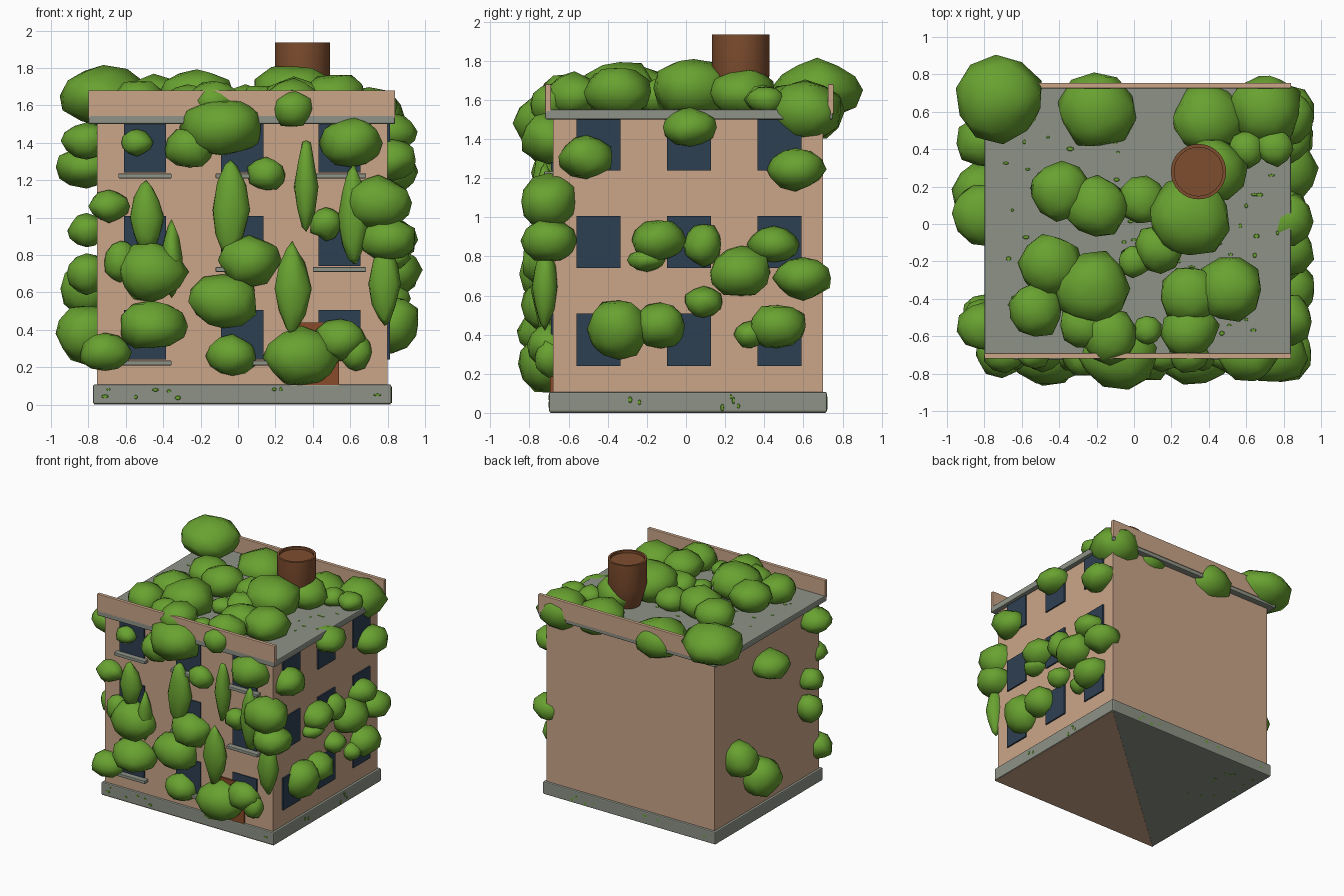
import bpy, bmesh, math, random
from mathutils import Matrix, Vector

random.seed(4)
cube = bpy.data.objects.get("Cube")
if cube:
    bpy.data.objects.remove(cube, do_unlink=True)


def material(name, rgb):
    mat = bpy.data.materials.new(name)
    mat.use_nodes = True
    color = (*rgb, 1.0)
    mat.diffuse_color = color
    shader = next(n for n in mat.node_tree.nodes if n.type == 'BSDF_PRINCIPLED')
    shader.inputs["Base Color"].default_value = color
    shader.inputs["Roughness"].default_value = 0.9
    return mat


WALL = material("tan plaster", (0.60, 0.38, 0.25))
STONE = material("grey stone", (0.27, 0.29, 0.24))
LEAF = material("leaf green", (0.14, 0.36, 0.03))
GLASS = material("navy glass", (0.027, 0.05, 0.085))
CLAY = material("brown clay", (0.21, 0.075, 0.028))
DOOR = material("door brown", (0.25, 0.07, 0.022))


def finish(name, bm, mat, smooth=False):
    mesh = bpy.data.meshes.new(name)
    bmesh.ops.recalc_face_normals(bm, faces=bm.faces)
    for face in bm.faces:
        face.smooth = smooth
    bm.to_mesh(mesh)
    bm.free()
    mesh.materials.append(mat)
    obj = bpy.data.objects.new(name, mesh)
    bpy.context.collection.objects.link(obj)
    return obj


def box(name, low, high, mat, bevel=0):
    bm = bmesh.new()
    low, high = Vector(low), Vector(high)
    bmesh.ops.create_cube(bm, size=1, matrix=Matrix.Translation((low + high) / 2)
                          @ Matrix.Diagonal((*(high - low), 1)))
    obj = finish(name, bm, mat)
    if bevel:
        mod = obj.modifiers.new("soft_edges", 'BEVEL')
        mod.width = bevel
        mod.segments = 2
    return obj


def bush(name, center, radii, vine=False):
    """Lumpy leaf clump; vines are pinched at both ends."""
    bm = bmesh.new()
    bmesh.ops.create_icosphere(bm, subdivisions=2, radius=1)
    spin = Matrix.Rotation(random.uniform(0, math.tau), 3, 'Z')
    for v in bm.verts:
        p = (spin @ v.co) * random.uniform(0.9, 1.08)
        if vine:
            pinch = 1 - 0.35 * min(1, abs(p.z))
            p.x *= pinch
            p.y *= pinch
        v.co = Vector(center) + Vector(a * b for a, b in zip(p, radii))
    finish(name, bm, LEAF, smooth=True)


# Building shell
box("walls", (-0.755, -0.68, 0.05), (0.80, 0.70, 1.52), WALL)
box("base_slab", (-0.775, -0.70, 0.003), (0.82, 0.72, 0.107), STONE, 0.008)
box("roof_slab", (-0.80, -0.72, 1.50), (0.84, 0.75, 1.55), STONE, 0.008)
box("front_parapet", (-0.80, -0.72, 1.53), (0.84, -0.69, 1.68), WALL, 0.004)
box("back_parapet", (-0.80, 0.725, 1.53), (0.84, 0.755, 1.68), WALL, 0.004)

# Plaster half of the underside
bm = bmesh.new()
corners = [bm.verts.new(c) for c in
           ((-0.77, -0.695, 0), (0.815, -0.695, 0), (0.815, 0.715, 0))]
bmesh.ops.extrude_face_region(bm, geom=[bm.faces.new(corners)])
bm.verts.ensure_lookup_table()
for v in bm.verts[3:]:
    v.co.z += 0.003
finish("underside_plate", bm, WALL)

# Windows and sills
for floor in range(3):
    z = 0.24 + 0.5 * floor
    for col in range(3):
        x, y = -0.61 + 0.52 * col, -0.56 + 0.463 * col
        box(f"front_window_{floor}_{col}", (x, -0.69, z), (x + 0.225, -0.67, z + 0.267), GLASS)
        box(f"right_window_{floor}_{col}", (0.79, y, z), (0.812, y + 0.225, z + 0.267), GLASS)
        if (floor, col) != (0, 2):
            box(f"sill_{floor}_{col}", (x - 0.03, -0.725, z - 0.03),
                (x + 0.255, -0.67, z - 0.005), STONE, 0.004)
box("front_door", (0.30, -0.695, 0.10), (0.54, -0.67, 0.44), DOOR)

# Chimney pot
bm = bmesh.new()
rings = []
for r, z in ((0.09, 1.53), (0.125, 1.63), (0.148, 1.73), (0.148, 1.935), (0.13, 1.935), (0.13, 1.915)):
    ring = bmesh.ops.create_circle(bm, segments=32, radius=r,
                                   matrix=Matrix.Translation((0.345, 0.28, z)))["verts"]
    rings.append(ring)
for a, b in zip(rings, rings[1:]):
    for i in range(32):
        j = (i + 1) % 32
        bm.faces.new((a[i], a[j], b[j], b[i]))
bm.faces.new(rings[0])
bm.faces.new(rings[-1])
pot = finish("chimney_pot", bm, CLAY)
bpy.context.view_layer.objects.active = pot
pot.select_set(True)
bpy.ops.object.shade_smooth_by_angle(angle=math.radians(40))
pot.select_set(False)

# Front bushes: x, z, half width, half height
FRONT = [(-.08, 1.48, .22, .16), (-.26, 1.37, .14, .11), (-.54, 1.40, .09, .07),
         (.29, 1.58, .11, .10), (.61, 1.40, .17, .13), (.15, 1.23, .105, .09),
         (-.69, 1.06, .11, .085), (-.46, .71, .185, .16), (-.63, .77, .09, .11),
         (-.46, .42, .185, .13), (-.71, .28, .14, .10), (-.08, .55, .185, .145),
         (.06, .77, .17, .135), (-.03, .26, .135, .11), (.34, .25, .2, .16),
         (.55, .35, .14, .11), (.63, .28, .09, .1), (.47, .97, .09, .09),
         (.75, 1.08, .18, .14), (.80, .88, .165, .115)]
for i, (x, z, w, h) in enumerate(FRONT):
    bush(f"front_bush_{i}", (x, -0.70, z), (w, 0.85 * w, h))

# Hanging vines on the front
VINES = [(-.49, 1.0, .095, .2), (-.355, .78, .06, .2), (-.04, 1.04, .105, .28),
         (.365, 1.165, .065, .26), (.29, .62, .1, .25), (.62, 1.0, .09, .27),
         (.785, .645, .09, .23)]
for i, (x, z, w, h) in enumerate(VINES):
    bush(f"hanging_vine_{i}", (x, -0.72, z), (w, 0.07, h), vine=True)

# Side bushes: y, z, half width, half height
RIGHT = [(-.51, 1.31, .14, .11), (.02, 1.46, .14, .10), (.56, 1.245, .15, .11),
         (-.14, .88, .14, .11), (.09, .86, .1, .11), (-.2, .78, .1, .06),
         (.28, .72, .165, .135), (.45, .86, .13, .09), (.6, .69, .15, .11),
         (.09, .565, .1, .08), (-.34, .43, .16, .15), (-.13, .45, .135, .12),
         (.47, .44, .15, .115), (.33, .4, .08, .07)]
LEFT = [(.05, 1.27, .17, .11), (.44, .62, .14, .15), (.17, .38, .17, .16),
        (-.55, 1.41, .13, .1), (-.5, .93, .1, .09), (-.48, .7, .11, .11)]
for side, wall, spots in (("right", 0.82, RIGHT), ("left", -0.81, LEFT)):
    for i, (y, z, w, h) in enumerate(spots):
        bush(f"{side}_bush_{i}", (wall, y, z), (w, w, h))

# Roof bushes: x, y, radius; those by the back parapet sit lower
ROOF = [(-.195, .61, .21), (.39, .56, .19), (.70, .61, .2), (.6, .4, .1), (.75, .41, .1),
        (.43, .29, .17), (.3, .04, .22), (.04, .13, .13), (-.4, .18, .16), (-.2, .09, .17),
        (-.45, -.22, .17), (-.22, -.34, .2), (-.53, -.46, .15), (-.27, -.54, .13),
        (.3, -.38, .16), (.51, -.35, .18), (.3, -.57, .15), (.07, -.57, .08),
        (-.13, -.6, .15), (.13, -.13, .13), (0, -.2, .09)]
for i, (x, y, r) in enumerate(ROOF):
    z = 1.54 if y > 0.5 else 1.55 + 0.5 * r
    bush(f"roof_bush_{i}", (x, y, z), (r, r, 0.75 * r))
bush("corner_bush", (-0.72, 0.67, 1.65), (0.23, 0.23, 0.16))


# Moss specks lying on one surface
def moss(name, count, turn, spot):
    bm = bmesh.new()
    for _ in range(count):
        size = Matrix.Diagonal((random.uniform(0.008, 0.022), random.uniform(0.006, 0.014), 0.003, 1))
        bmesh.ops.create_cone(bm, cap_ends=True, segments=7, radius1=1, radius2=0.8, depth=1,
                              matrix=Matrix.Translation(spot()) @ turn @ size)
    finish(name, bm, LEAF)


rnd = random.uniform
moss("roof_moss", 60, Matrix(), lambda: (rnd(-0.75, 0.8), rnd(-0.6, 0.5), 1.551))
moss("front_moss", 9, Matrix.Rotation(math.pi / 2, 4, 'X'),
     lambda: (rnd(-0.75, 0.75), -0.701, rnd(0.02, 0.09)))
moss("right_moss", 6, Matrix.Rotation(math.pi / 2, 4, 'Y'),
     lambda: (0.821, rnd(-0.3, 0.5), rnd(0.02, 0.09)))
moss("back_moss", 7, Matrix.Rotation(math.pi / 2, 4, 'X'),
     lambda: (rnd(-0.7, 0.7), 0.721, rnd(0.02, 0.09)))
moss("underside_moss", 12, Matrix(), lambda: (rnd(-0.72, -0.4), rnd(0, 0.65), 0.002))
